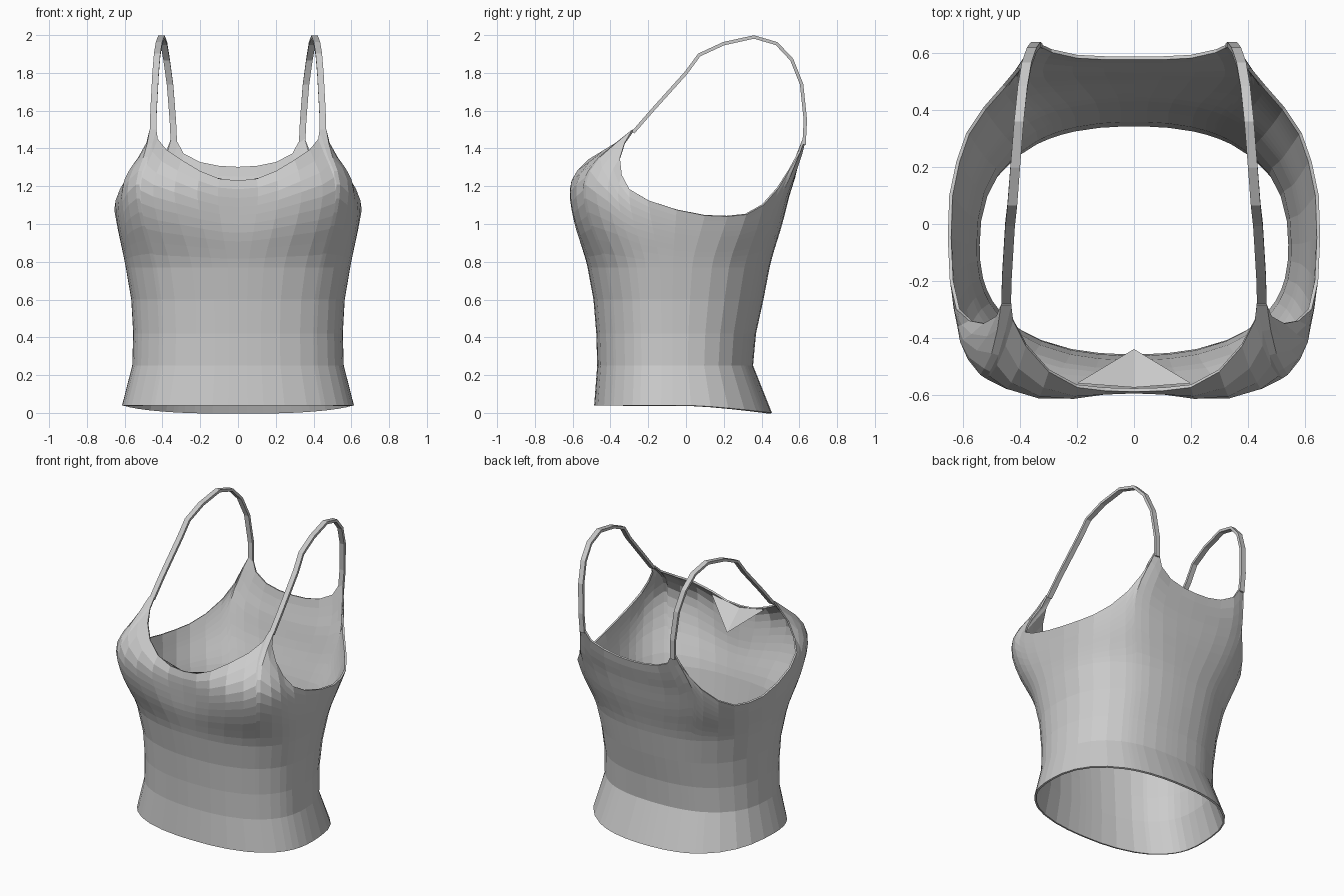
import bpy, bmesh, math
from mathutils import Vector

default = bpy.data.objects.get("Cube")
if default:
    bpy.data.objects.remove(default, do_unlink=True)

fabric = bpy.data.materials.new("grey_fabric")
fabric.use_nodes = True
grey = (0.6, 0.6, 0.6, 1)
fabric.diffuse_color = grey
fabric.node_tree.nodes["Principled BSDF"].inputs["Base Color"].default_value = grey

# Body sections: height, half width, front y, back y, squareness
SECTIONS = [
    (0, .625, -.49, .455, 2.4), (.25, .56, -.47, .355, 2.4), (.6, .565, -.49, .41, 2.4),
    (.8, .6, -.53, .45, 2.5), (1, .64, -.605, .51, 3), (1.15, .655, -.635, .55, 3.3),
    (1.25, .64, -.62, .585, 3.3), (1.35, .575, -.53, .61, 3.4), (1.5, .475, -.29, .635, 3.5)]
MID_Y = -.08

# Top edge from front centre, over the strap roots and armhole, to back centre
TOP_EDGE = [
    (0, -.59, 1.23), (.1, -.587, 1.24), (.2, -.575, 1.28), (.3, -.52, 1.34),
    (.38, -.43, 1.395), (.425, -.34, 1.45), (.432, -.285, 1.5), (.468, -.285, 1.5),
    (.485, -.325, 1.43), (.53, -.35, 1.35), (.58, -.34, 1.26), (.625, -.3, 1.185),
    (.648, -.2, 1.125), (.655, -.05, 1.075), (.65, .1, 1.045), (.625, .22, 1.04),
    (.59, .32, 1.05), (.53, .41, 1.1), (.46, .49, 1.19), (.41, .55, 1.29),
    (.375, .605, 1.38), (.355, .63, 1.45), (.322, .63, 1.43), (.29, .615, 1.37),
    (.2, .595, 1.325), (.1, .59, 1.305), (0, .59, 1.3)]

STRAP_PATH = [
    (.45, -.28, 1.485), (.447, -.18, 1.6), (.436, 0, 1.8), (.428, .07, 1.895),
    (.418, .2, 1.955), (.405, .36, 1.99), (.392, .48, 1.955), (.378, .56, 1.87),
    (.36, .612, 1.74), (.345, .632, 1.55), (.339, .625, 1.42)]


def section(z):
    """Smoothly interpolated section values at a height."""
    z = min(max(z, 0), SECTIONS[-1][0])
    last = len(SECTIONS) - 1
    i = next(k for k in range(last) if z <= SECTIONS[k + 1][0])
    a, b = SECTIONS[i], SECTIONS[i + 1]
    before, after = SECTIONS[max(i - 1, 0)], SECTIONS[min(i + 2, last)]
    h = b[0] - a[0]
    t = (z - a[0]) / h
    values = []
    for k in range(1, len(a)):
        m0 = (b[k] - before[k]) / (b[0] - before[0]) * h
        m1 = (after[k] - a[k]) / (after[0] - a[0]) * h
        ease = t * t * (3 - 2 * t)
        values.append(a[k] + (b[k] - a[k]) * ease
                      + m0 * t * (1 - t) ** 2 - m1 * t * t * (1 - t))
    return values


def surface(angle, z):
    """Point on the torso: a squared ellipse with a hollow between the cups."""
    w, front, back, n = section(z)
    c, s = max(math.cos(angle), 0), math.sin(angle)
    x = w * c ** (2 / n)
    reach = (front if s < 0 else back) - MID_Y
    y = MID_Y + reach * abs(s) ** (2 / n)
    hollow = .035 * math.exp(-(x / .2) ** 2 - ((z - 1.1) / .17) ** 2)
    return Vector((x, y + hollow if s < 0 else y, z))


def edge_angle(p):
    """Column angle whose surface runs closest to a top edge point."""
    w, front, back, n = section(p[2])
    d = p[1] - MID_Y
    v = abs(d / ((front if d < 0 else back) - MID_Y))
    return math.copysign(math.atan2(v ** (n / 2), (p[0] / w) ** (n / 2)), d)


def make_object(name, bm):
    mesh = bpy.data.meshes.new(name)
    bm.to_mesh(mesh)
    bm.free()
    mesh.materials.append(fabric)
    obj = bpy.data.objects.new(name, mesh)
    bpy.context.collection.objects.link(obj)
    mirror = obj.modifiers.new("mirror", "MIRROR")
    mirror.use_clip = True
    return obj


def bridge(bm, rows, closed=False):
    for a, b in zip(rows, rows[1:]):
        count = len(a)
        for j in range(count if closed else count - 1):
            k = (j + 1) % count
            bm.faces.new((a[j], b[j], b[k], a[k]))


# Torso: one column of points below each top edge point
bm = bmesh.new()
columns = []
angle = -math.pi
UPPER_ROWS = 10
for p in TOP_EDGE:
    angle = max(edge_angle(p), angle + .015)
    hem_y = surface(angle, 0).y
    drop = min(max(hem_y / .455, 0), 1)
    heights = [.04 - .04 * drop ** 1.5, .25, .42, .6]
    heights += [.77 + (p[2] - .77) * k / UPPER_ROWS for k in range(UPPER_ROWS + 1)]
    offset = Vector(p) - surface(angle, p[2])
    column = []
    for z in heights:
        blend = max(0, (z - .77) / (p[2] - .77)) ** 4
        co = surface(angle, z) + offset * blend
        if p[0] == 0:
            co.x = 0
        column.append(bm.verts.new(co))
    columns.append(column)
bridge(bm, columns)
torso = make_object("torso", bm)
shell = torso.modifiers.new("fabric_thickness", "SOLIDIFY")
shell.thickness = .012
shell.offset = -1

# Shoulder straps: a flat band swept along the path
bm = bmesh.new()
rings = []
path = [Vector(p) for p in STRAP_PATH]
for i, p in enumerate(path):
    along = path[min(i + 1, len(path) - 1)] - path[max(i - 1, 0)]
    normal = Vector((0, -along.z, along.y)).normalized() * .009
    across = Vector((.017, 0, 0))
    corners = (across + normal, across - normal, -across - normal, -across + normal)
    rings.append([bm.verts.new(p + c) for c in corners])
bridge(bm, rings, closed=True)
for ring in (rings[0], rings[-1]):
    bm.faces.new(ring)
bmesh.ops.recalc_face_normals(bm, faces=bm.faces)
make_object("shoulder_straps", bm)

# Small pointed facing inside the front neckline
bm = bmesh.new()
tip, middle, side = [bm.verts.new(co) for co in
                     ((0, -.44, 1.1), (0, -.575, 1.22), (.2, -.56, 1.265))]
bm.faces.new((tip, side, middle))
make_object("neck_facing", bm)
